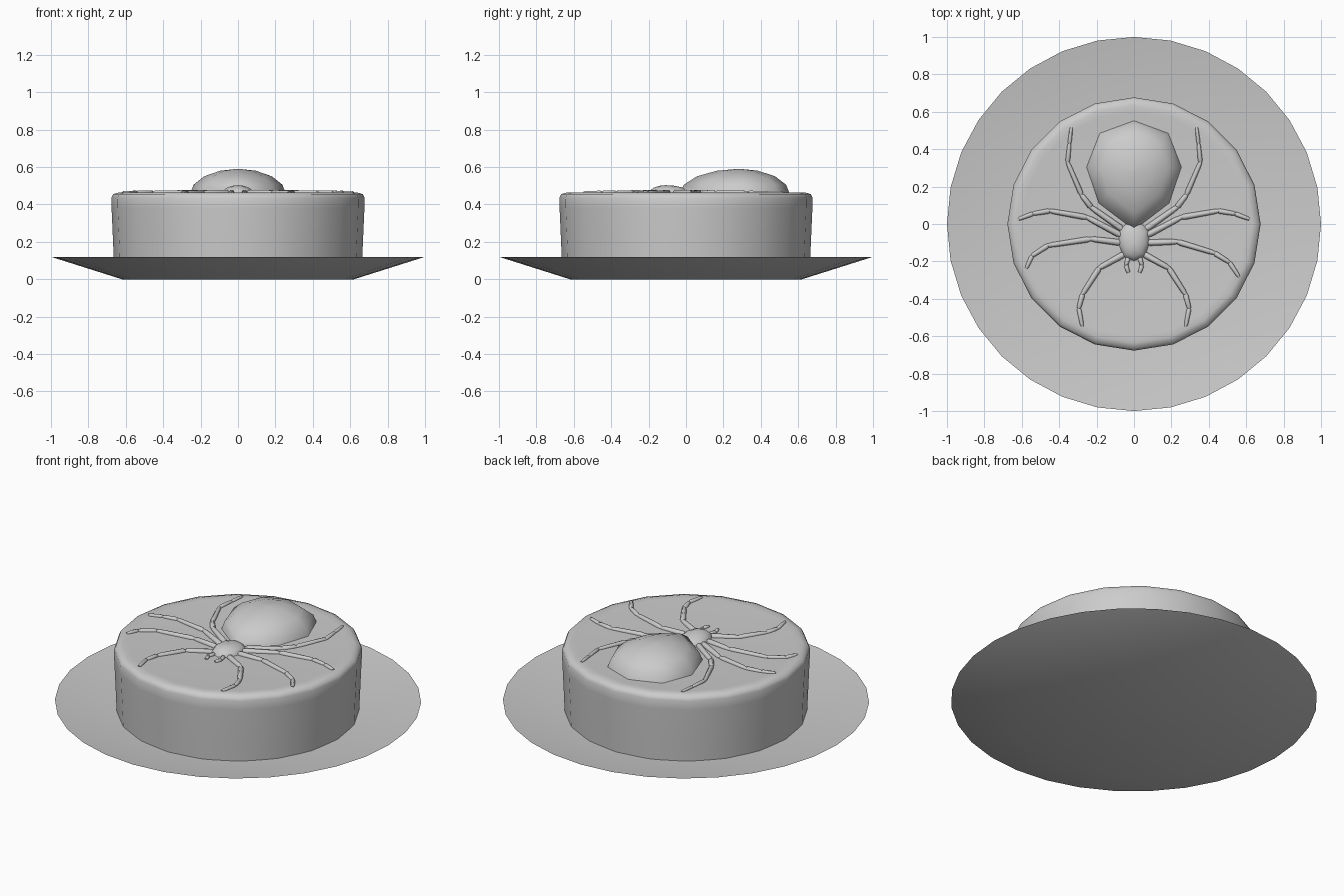
import bpy, bmesh, math
from mathutils import Vector

if "Cube" in bpy.data.objects:
    bpy.data.objects.remove(bpy.data.objects["Cube"])


def finish(name, bm, angle=40):
    bmesh.ops.remove_doubles(bm, verts=bm.verts, dist=1e-5)
    bmesh.ops.recalc_face_normals(bm, faces=bm.faces)
    me = bpy.data.meshes.new(name)
    bm.to_mesh(me)
    bm.free()
    ob = bpy.data.objects.new(name, me)
    bpy.context.collection.objects.link(ob)
    bpy.ops.object.select_all(action='DESELECT')
    ob.select_set(True)
    bpy.context.view_layer.objects.active = ob
    bpy.ops.object.shade_smooth_by_angle(angle=math.radians(angle))
    return ob


def loft(name, rings, angle=40):
    bm = bmesh.new()
    loops = [[bm.verts.new(p) for p in ring] for ring in rings]
    n = len(loops[0])
    for a, b in zip(loops, loops[1:]):
        for i in range(n):
            j = (i + 1) % n
            bm.faces.new((a[i], a[j], b[j], b[i]))
    bm.faces.new(loops[0])
    bm.faces.new(loops[-1])
    return finish(name, bm, angle)


def lathe(name, profile, sides, angle=40):
    return loft(name, [[(r * math.cos(2 * math.pi * i / sides),
                         r * math.sin(2 * math.pi * i / sides), z)
                        for i in range(sides)] for r, z in profile], angle)


def dome(name, outline, centre, top, base):
    # outline shrinks towards the apex along an elliptical arc
    rings = []
    for deg in (0, 22, 45, 68, 88):
        s, c = math.sin(math.radians(deg)), math.cos(math.radians(deg))
        rings.append([(x * c, centre + (y - centre) * c, base + (top - base) * s)
                      for x, y in outline])
    return loft(name, rings, 60)


def mirrored(half):
    return half + [(-x, y) for x, y in half[-2:0:-1]]


def limb(name, pts, thick, z=0.463):
    # each limb segment swells near its joints
    cu = bpy.data.curves.new(name, 'CURVE')
    cu.dimensions = '3D'
    cu.bevel_depth = 1
    cu.bevel_resolution = 1
    cu.use_fill_caps = True
    for k, (a, b) in enumerate(zip(pts, pts[1:])):
        a, b = Vector((*a, z)), Vector((*b, z))
        sp = cu.splines.new('POLY')
        sp.points.add(3)
        t = thick * (1 - 0.1 * k)
        for p, (f, r) in zip(sp.points, ((-.02, .6), (.1, 1), (.88, .85), (1.03, .6))):
            p.co = (*a.lerp(b, f), 1)
            p.radius = r * t
        sp.use_smooth = True
    ob = bpy.data.objects.new(name, cu)
    bpy.context.collection.objects.link(ob)


# plate and cake
lathe("plate", [(0.62, 0), (1, 0.12), (0.62, 0.06)], 32, 25)
lathe("cake", [(0.662, 0.05), (0.668, 0.2), (0.676, 0.38), (0.677, 0.435),
               (0.667, 0.455), (0.635, 0.465), (0.60, 0.462)], 20, 60)

# spider body
dome("abdomen", mirrored([(0, .555), (.185, .487), (.256, .305), (.19, .11), (0, -.035)]),
     0.285, 0.59, 0.455)
dome("head", mirrored([(0, -.2), (.06, -.175), (.085, -.10), (.075, -.02), (0, .03)]),
     -0.11, 0.503, 0.455)

# spider legs and feelers
legs = [
    [(.06, -.03), (.23, .09), (.28, .155), (.355, .33), (.345, .43), (.335, .515)],
    [(.07, -.06), (.25, .035), (.45, .07), (.54, .055), (.615, .027)],
    [(.07, -.10), (.23, -.095), (.43, -.155), (.51, -.205), (.56, -.28)],
    [(.05, -.16), (.185, -.235), (.275, -.375), (.295, -.45), (.277, -.545)],
]
left3 = [(.07, -.10), (.23, -.08), (.46, -.115), (.545, -.17), (.575, -.235)]
feeler = [(.03, -.18), (.043, -.22), (.03, -.26)]
for side, sx in (("right", 1), ("left", -1)):
    for i, pts in enumerate(legs):
        if i == 2 and sx < 0:
            pts = left3
        limb(f"{side}_leg_{i + 1}", [(sx * x, y) for x, y in pts], 0.0175)
    limb(f"{side}_feeler", [(sx * x, y) for x, y in feeler], 0.013)
